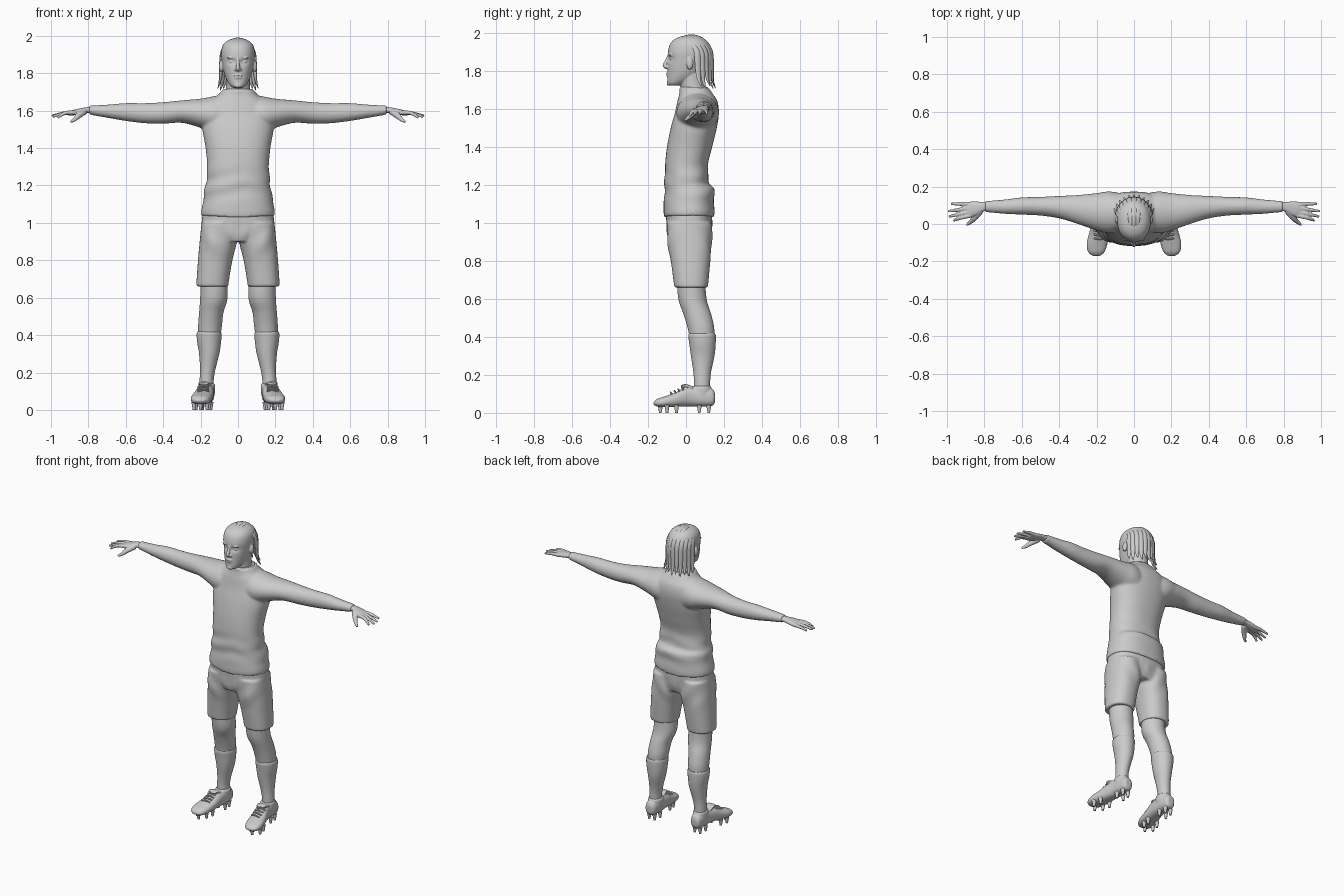
import bpy, bmesh, math
from mathutils import Vector

if "Cube" in bpy.data.objects:
    bpy.data.objects.remove(bpy.data.objects["Cube"])

clay = bpy.data.materials.new("plain grey")
clay.use_nodes = True
GREY = (0.6, 0.6, 0.6, 1)
clay.diffuse_color = GREY
clay.node_tree.nodes["Principled BSDF"].inputs["Base Color"].default_value = GREY

AXES = {"x": (0, 1, 2), "y": (1, 0, 2), "z": (2, 0, 1)}


def skin(bm, rings):
    """Join vertex rings into a closed tube."""
    n = len(rings[0])
    for lower, upper in zip(rings, rings[1:]):
        for i in range(n):
            j = (i + 1) % n
            bm.faces.new((lower[i], lower[j], upper[j], upper[i]))
    bm.faces.new(rings[0])
    bm.faces.new(rings[-1])


def spline(keys, steps):
    """Catmull-Rom interpolation through tuples."""
    out = []
    for k in range(len(keys) - 1):
        a, b, c, d = (keys[min(max(k + o, 0), len(keys) - 1)] for o in (-1, 0, 1, 2))
        for s in range(steps):
            t = s / steps
            out.append([(2 * q + (r - p) * t + (2 * p - 5 * q + 4 * r - w) * t * t
                         + (3 * q - p - 3 * r + w) * t ** 3) / 2
                        for p, q, r, w in zip(a, b, c, d)])
    return out + [list(keys[-1])]


def loft(bm, axis, keys, side=1, power=2.0, steps=5, n=40):
    """Keys are: position on axis, then low and high extents on the other two axes."""
    main, first, second = AXES[axis]
    rings = []
    for t, a0, a1, b0, b1 in spline(keys, steps):
        ring = []
        for i in range(n):
            u = math.tau * i / n
            c, s = math.cos(u), math.sin(u)
            co = [0, 0, 0]
            co[main] = t
            co[first] = (a0 + a1) / 2 + (a1 - a0) / 2 * math.copysign(abs(c) ** (2 / power), c)
            co[second] = (b0 + b1) / 2 + (b1 - b0) / 2 * math.copysign(abs(s) ** (2 / power), s)
            co[0] *= side
            ring.append(bm.verts.new(co))
        rings.append(ring)
    skin(bm, rings)


def tube(bm, path, radii, flat=1.0, side=1, steps=4, n=10, out=(0, 0, 1)):
    """Tapered tube along a path; flat squeezes it along the out direction."""
    pts = [Vector((p[0] * side, p[1], p[2])) for p in spline(path, steps)]
    sizes = [r[0] for r in spline([(r,) for r in radii], steps)]
    rings = []
    for i, (p, r) in enumerate(zip(pts, sizes)):
        along = (pts[min(i + 1, len(pts) - 1)] - pts[max(i - 1, 0)]).normalized()
        up = out(p) if callable(out) else Vector(out)
        across = along.cross(up).normalized()
        up = across.cross(along)
        rings.append([bm.verts.new(p + r * (across * math.cos(u) + up * math.sin(u) * flat))
                      for u in (math.tau * k / n for k in range(n))])
    skin(bm, rings)


def blob(bm, centre, radii):
    made = bmesh.ops.create_uvsphere(bm, u_segments=20, v_segments=12, radius=1)
    for v in made["verts"]:
        v.co = Vector(c + r * x for c, r, x in zip(centre, radii, v.co))


def part(name, bm, voxel=None, relax=2):
    bmesh.ops.recalc_face_normals(bm, faces=bm.faces)
    mesh = bpy.data.meshes.new(name)
    bm.to_mesh(mesh)
    bm.free()
    mesh.materials.append(clay)
    ob = bpy.data.objects.new(name, mesh)
    bpy.context.collection.objects.link(ob)
    bpy.context.view_layer.objects.active = ob
    ob.select_set(True)
    bpy.ops.object.shade_smooth_by_angle(angle=math.radians(50))
    ob.select_set(False)
    if voxel:
        blend = ob.modifiers.new("blend", "REMESH")
        blend.mode, blend.voxel_size, blend.use_smooth_shade = "VOXEL", voxel, True
        soft = ob.modifiers.new("soften", "SMOOTH")
        soft.factor, soft.iterations = 0.5, relax
    return ob


def bump(d, width):
    return math.exp(-(d / width) ** 2)


# Shirt: torso and both sleeves blended, with soft folds at the waist
bm = bmesh.new()
torso = [(1.03, .196, -.115, .147), (1.06, .196, -.118, .15), (1.12, .186, -.116, .147),
         (1.18, .178, -.113, .147), (1.21, .172, -.112, .124), (1.3, .165, -.11, .115),
         (1.4, .173, -.1, .138), (1.5, .19, -.08, .162), (1.58, .19, -.058, .173),
         (1.64, .16, -.045, .165), (1.68, .11, -.035, .14), (1.71, .085, -.032, .12)]
loft(bm, "z", [(z, -w, w, f, b) for z, w, f, b in torso], power=2.3, steps=8, n=64)
for v in bm.verts:
    fold = math.sin(55 * v.co.z + 14 * abs(v.co.x - .04)) * bump(v.co.z - 1.2, .08)
    v.co.y += .004 * fold
    v.co.x += .004 * fold
    v.co.z += .25 * v.co.x ** 2 * bump(v.co.z - 1.03, .05)
for side in (1, -1):
    loft(bm, "x", [(.05, -.04, .16, 1.45, 1.69), (.13, -.05, .174, 1.48, 1.677),
                   (.2, -.035, .165, 1.508, 1.664), (.3, 0, .155, 1.535, 1.655),
                   (.4, .03, .15, 1.53, 1.645), (.5, .045, .145, 1.533, 1.64),
                   (.6, .05, .142, 1.545, 1.64), (.7, .055, .13, 1.562, 1.632),
                   (.795, .064, .123, 1.579, 1.627)], side)
part("shirt", bm, .008, 3)

# Collar band
bm = bmesh.new()
loft(bm, "z", [(1.69, -.086, .086, -.035, .122), (1.705, -.085, .085, -.034, .12),
               (1.715, -.078, .078, -.028, .113)])
part("collar", bm)

# Shorts: hips and two legs blended
bm = bmesh.new()
loft(bm, "z", [(.9, -.16, .16, -.085, .12), (.95, -.195, .195, -.1, .135),
               (1.06, -.188, .188, -.107, .138)], power=2.4)
for side in (1, -1):
    loft(bm, "z", [(.66, .05, .22, -.06, .113), (.68, .05, .222, -.064, .117),
                   (.8, .03, .214, -.08, .128), (.9, .006, .205, -.098, .136),
                   (1.0, 0, .195, -.1, .135)], side, 2.3)
for v in bm.verts:
    v.co.y += .004 * math.sin(45 * abs(v.co.x) - 30 * v.co.z) * bump(v.co.z - .92, .08)
part("shorts", bm, .008)

for side, label in ((1, "left"), (-1, "right")):
    # Bare knee
    bm = bmesh.new()
    loft(bm, "z", [(.39, .095, .212, .02, .148), (.45, .086, .213, .008, .148),
                   (.52, .078, .208, -.013, .132), (.6, .056, .202, -.04, .108),
                   (.72, .06, .2, -.05, .1)], side)
    part(label + "_leg", bm)

    # Sock with a turned cuff
    bm = bmesh.new()
    loft(bm, "z", [(.09, .13, .205, .04, .128), (.16, .13, .205, .042, .127),
                   (.22, .12, .203, .038, .133), (.3, .1, .208, .026, .15),
                   (.36, .091, .218, .018, .156), (.405, .088, .221, .012, .157),
                   (.418, .092, .216, .016, .153)], side)
    part(label + "_sock", bm)

    # Boot upper
    bm = bmesh.new()
    loft(bm, "y", [(.153, .15, .19, .06, .1), (.14, .135, .203, .038, .125),
                   (.1, .127, .21, .034, .132), (.04, .127, .215, .034, .137),
                   (-.01, .13, .228, .034, .13), (-.06, .135, .243, .031, .105),
                   (-.11, .143, .253, .03, .088), (-.15, .158, .245, .033, .074),
                   (-.17, .18, .222, .043, .058)], side, 2.4)
    # Padded ankle and tongue
    loft(bm, "z", [(.09, .122, .212, .03, .135), (.13, .122, .212, .028, .135),
                   (.142, .13, .206, .036, .128)], side)
    tube(bm, [(.178, .035, .13), (.18, 0, .143), (.182, -.025, .14)],
         [.035, .036, .028], .25, side)
    part(label + "_boot", bm, .005)

    # Laces
    bm = bmesh.new()
    for k in range(4):
        y, z = -.015 - .02 * k, .131 - .0085 * k
        tube(bm, [(.155, y, z - .006), (.183, y - .006, z + .002), (.215, y, z - .008)],
             [.005, .005, .005], 1, side, n=6)
    part(label + "_laces", bm)

    # Studs under heel and forefoot
    bm = bmesh.new()
    for x, y in ((.15, .12), (.19, .12), (.145, .07), (.195, .07), (.155, -.05),
                 (.225, -.05), (.165, -.1), (.235, -.1), (.2, -.135)):
        loft(bm, "z", [(0, x - .007, x + .007, y - .007, y + .007),
                       (.042, x - .014, x + .014, y - .014, y + .014)], side, steps=1, n=10)
    part(label + "_studs", bm)

    # Hand with spread fingers and a lowered thumb
    bm = bmesh.new()
    loft(bm, "x", [(.77, .07, .118, 1.585, 1.62), (.81, .066, .118, 1.586, 1.618),
                   (.845, .046, .12, 1.58, 1.612), (.88, .038, .119, 1.575, 1.604),
                   (.905, .04, .113, 1.574, 1.594)], side, 2.3)
    for y, x_tip, y_tip, z_tip in ((.046, .965, .018, 1.562), (.066, .99, .04, 1.568),
                                   (.087, .995, .068, 1.573), (.107, .978, .108, 1.576)):
        tube(bm, [(.87, y, 1.59), (.925, y * .55 + y_tip * .45, 1.587), (x_tip, y_tip, z_tip)],
             [.012, .0105, .0065], 1, side)
    tube(bm, [(.82, .07, 1.595), (.85, .035, 1.575), (.875, .01, 1.552), (.895, -.005, 1.54)],
         [.017, .016, .011, .006], 1, side)
    part(label + "_hand", bm, .004, 1)

# Head: skull lofted upward, with eye sockets pressed in and features blended on
bm = bmesh.new()
skull = [(1.722, .026, -.085, -.03), (1.735, .042, -.097, 0), (1.76, .058, -.098, .05),
         (1.79, .071, -.097, .09), (1.82, .079, -.097, .115), (1.86, .086, -.095, .128),
         (1.9, .09, -.095, .13), (1.94, .085, -.084, .122), (1.965, .069, -.062, .1),
         (1.98, .044, -.03, .07), (1.985, .015, .005, .035)]
loft(bm, "z", [(z, -w, w, f, b) for z, w, f, b in skull], power=2.15, steps=6, n=72)
for v in bm.verts:
    if v.co.y < 0:
        v.co.y += .012 * bump(abs(v.co.x) - .034, .02) * bump(v.co.z - 1.862, .014)
loft(bm, "z", [(1.67, -.072, .072, -.022, .11), (1.73, -.064, .064, -.03, .1),
               (1.8, -.064, .064, -.04, .1)])
tube(bm, [(0, -.092, 1.878), (0, -.103, 1.85), (0, -.112, 1.828), (0, -.1, 1.815)],
     [.008, .009, .012, .008], 1, out=(0, 1, 0))
blob(bm, (0, -.088, 1.735), (.022, .014, .014))
blob(bm, (0, -.093, 1.788), (.025, .012, .006))
blob(bm, (0, -.092, 1.776), (.022, .012, .006))
for side in (1, -1):
    blob(bm, (side * .013, -.1, 1.82), (.008, .009, .007))
    blob(bm, (side * .034, -.074, 1.862), (.014, .011, .008))
    blob(bm, (side * .034, -.082, 1.883), (.024, .01, .006))
    blob(bm, (side * .09, .02, 1.838), (.012, .018, .032))
part("head", bm, .004, 2)

# Braids: strands fanning back over the scalp and hanging at the nape
bm = bmesh.new()
middle = Vector((0, .024, 1.868))


def outward(p):
    return Vector((p.x, p.y - middle.y, max(p.z - middle.z, 0) + .001))


COUNT = 11
for k in range(COUNT):
    a = 2 * k / (COUNT - 1) - 1
    path, radii = [], []
    for s in range(8):
        t = s / 7
        turn = math.radians(-52 + 30 * abs(a) + (142 - 30 * abs(a)) * t)
        lean = a * math.radians(38 + 32 * math.sin(t * math.pi / 2))
        path.append(middle + Vector((.094 * math.sin(lean),
                                     .112 * math.cos(lean) * math.sin(turn),
                                     .115 * math.cos(lean) * math.cos(turn))))
        radii.append(.008 + .011 * min(1, 2 * t))
    root = path[-1]
    drop = .045 + .012 * (k % 2)
    path += [Vector((root.x * 1.04, root.y + .002, 1.8)),
             Vector((root.x * 1.1, root.y + .006, 1.8 - drop)),
             Vector((root.x * 1.22, root.y + .02, 1.765 - drop))]
    radii += [.016, .01, .003]
    tube(bm, [tuple(p) for p in path], radii, .55, out=outward)
part("braids", bm)
